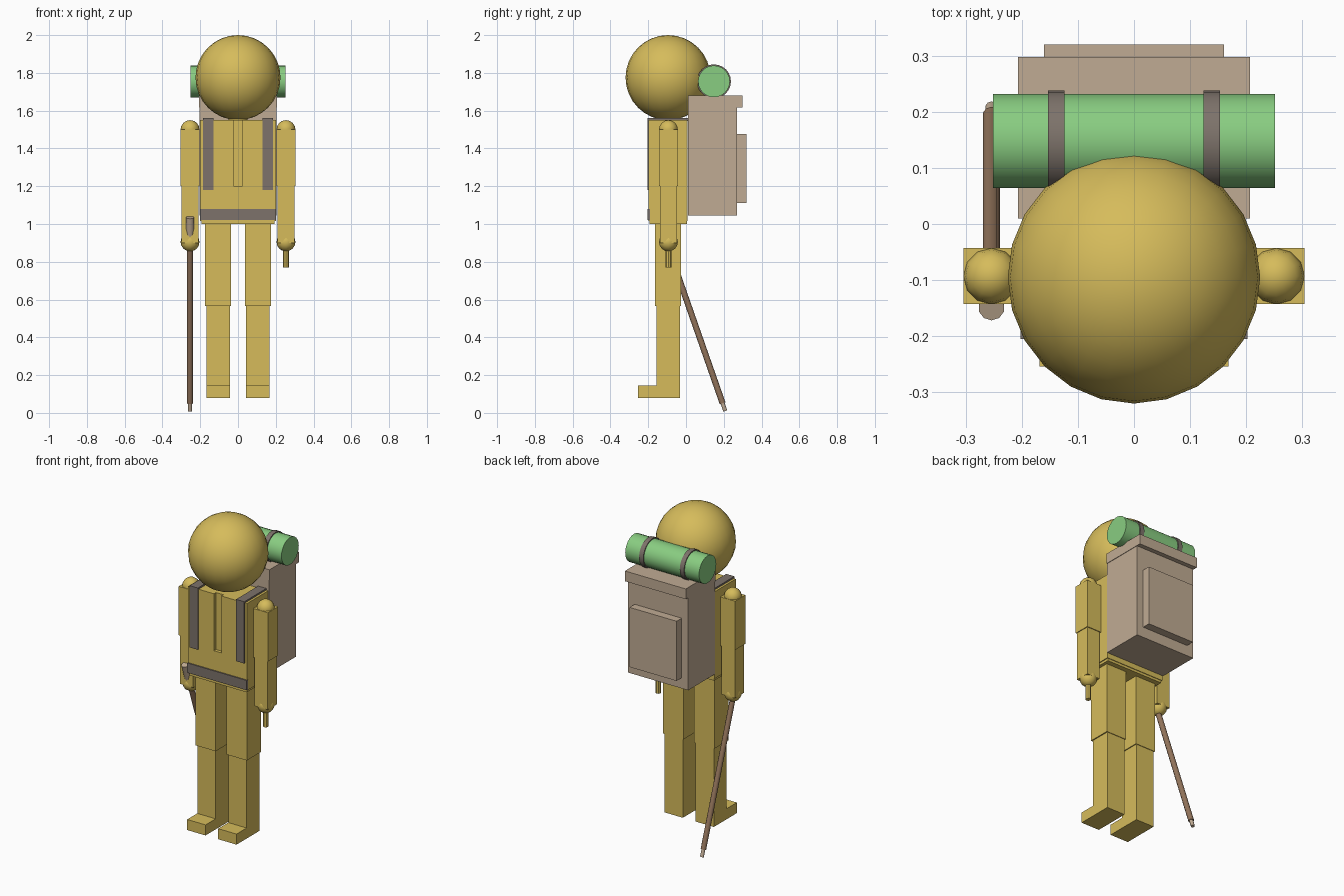
import bpy
import math
from mathutils import Vector

if "Cube" in bpy.data.objects:
    bpy.data.objects.remove(bpy.data.objects["Cube"])


def mat(name, rgb):
    m = bpy.data.materials.new(name)
    m.diffuse_color = (*rgb, 1)
    m.use_nodes = True
    m.node_tree.nodes["Principled BSDF"].inputs["Base Color"].default_value = m.diffuse_color
    return m


YELLOW = mat("warm_yellow", (0.67, 0.50, 0.105))
CANVAS = mat("canvas_tan", (0.53, 0.41, 0.295))
STRAP = mat("strap_grey", (0.205, 0.17, 0.145))
GREEN = mat("bedroll_green", (0.25, 0.61, 0.22))
WOOD = mat("wood_brown", (0.29, 0.175, 0.105))


def finish(ob, name, m, smooth=False):
    ob.name = name
    ob.data.materials.append(m)
    if smooth:
        bpy.ops.object.shade_smooth_by_angle(angle=math.radians(40))
    return ob


def box(name, m, x, y, z):
    """Box from (min, max) ranges on each axis."""
    bpy.ops.mesh.primitive_cube_add(size=1, location=[(a + b) / 2 for a, b in (x, y, z)])
    ob = bpy.context.object
    ob.scale = [b - a for a, b in (x, y, z)]
    bpy.ops.object.transform_apply(location=False, rotation=False, scale=True)
    return finish(ob, name, m)


def ball(name, m, loc, r, seg, rings):
    bpy.ops.mesh.primitive_uv_sphere_add(segments=seg, ring_count=rings, radius=r, location=loc)
    return finish(bpy.context.object, name, m, True)


def rod(name, m, a, b, r, seg):
    """Cylinder between two points."""
    a, b = Vector(a), Vector(b)
    bpy.ops.mesh.primitive_cylinder_add(vertices=seg, radius=r, depth=(b - a).length,
                                        location=(a + b) / 2)
    ob = bpy.context.object
    ob.rotation_euler = (b - a).to_track_quat('Z', 'Y').to_euler()
    return finish(ob, name, m, True)


def span(s, a, b):
    """Range mirrored to side s."""
    return tuple(sorted((s * a, s * b)))


# Head and neck
ball("head", YELLOW, (0, -0.095, 1.775), 0.225, 24, 16)
rod("neck", YELLOW, (0, -0.095, 1.53), (0, -0.095, 1.6), 0.05, 12)

# Torso with open jacket groove down the chest
torso = box("torso", YELLOW, (-0.2, 0.2), (-0.198, 0.008), (1.015, 1.55))
groove = box("groove_cutter", YELLOW, (-0.025, 0.025), (-0.3, -0.178), (1.2, 1.7))
groove.hide_render = True
groove.hide_set(True)
cut = torso.modifiers.new("groove", 'BOOLEAN')
cut.operation = 'DIFFERENCE'
cut.solver = 'EXACT'
cut.object = groove
box("hips", YELLOW, (-0.194, 0.194), (-0.192, 0.004), (1.0, 1.02))
box("belt", STRAP, (-0.202, 0.202), (-0.205, -0.19), (1.02, 1.08))

for s, side in ((-1, "right"), (1, "left")):
    # Shoulder straps
    box(side + "_strap_front", STRAP, span(s, 0.13, 0.186), (-0.205, -0.19), (1.18, 1.56))
    box(side + "_strap_top", STRAP, span(s, 0.13, 0.186), (-0.205, 0.015), (1.545, 1.56))
    # Arms
    ball(side + "_shoulder", YELLOW, (s * 0.254, -0.093, 1.5), 0.05, 12, 8)
    box(side + "_upper_arm", YELLOW, span(s, 0.204, 0.304), (-0.143, -0.043), (1.2, 1.5))
    box(side + "_forearm", YELLOW, span(s, 0.209, 0.299), (-0.138, -0.048), (0.9, 1.2))
    ball(side + "_hand", YELLOW, (s * 0.254, -0.093, 0.905), 0.05, 12, 8)
    # Legs
    box(side + "_thigh", YELLOW, span(s, 0.037, 0.175), (-0.164, -0.027), (0.565, 1.005))
    box(side + "_shin", YELLOW, span(s, 0.043, 0.168), (-0.156, -0.031), (0.08, 0.565))
    box(side + "_foot", YELLOW, span(s, 0.043, 0.168), (-0.254, -0.031), (0.08, 0.145))
    # Bedroll ties
    rod(side + "_bedroll_tie", STRAP, (s * 0.124, 0.148, 1.755), (s * 0.153, 0.148, 1.755),
        0.09, 24)

rod("left_finger", YELLOW, (0.254, -0.093, 0.77), (0.254, -0.093, 0.9), 0.016, 8)

# Backpack
box("pack_body", CANVAS, (-0.204, 0.204), (0.01, 0.27), (1.045, 1.63))
box("pack_lid", CANVAS, (-0.207, 0.207), (0.01, 0.298), (1.617, 1.68))
box("pack_pocket", CANVAS, (-0.16, 0.16), (0.26, 0.32), (1.11, 1.477))
rod("bedroll", GREEN, (-0.251, 0.148, 1.755), (0.251, 0.148, 1.755), 0.084, 24)

# Walking stick leaning back from the right hand
foot = Vector((-0.254, 0.208, 0.01))
top = Vector((-0.254, -0.15, 1.035))


def along(t):
    return foot.lerp(top, t)


rod("stick_shaft", WOOD, along(0.04), along(0.96), 0.016, 10)
rod("stick_tip", CANVAS, along(0), along(0.045), 0.011, 10)
rod("stick_grip", CANVAS, along(0.87), along(1), 0.023, 10)
